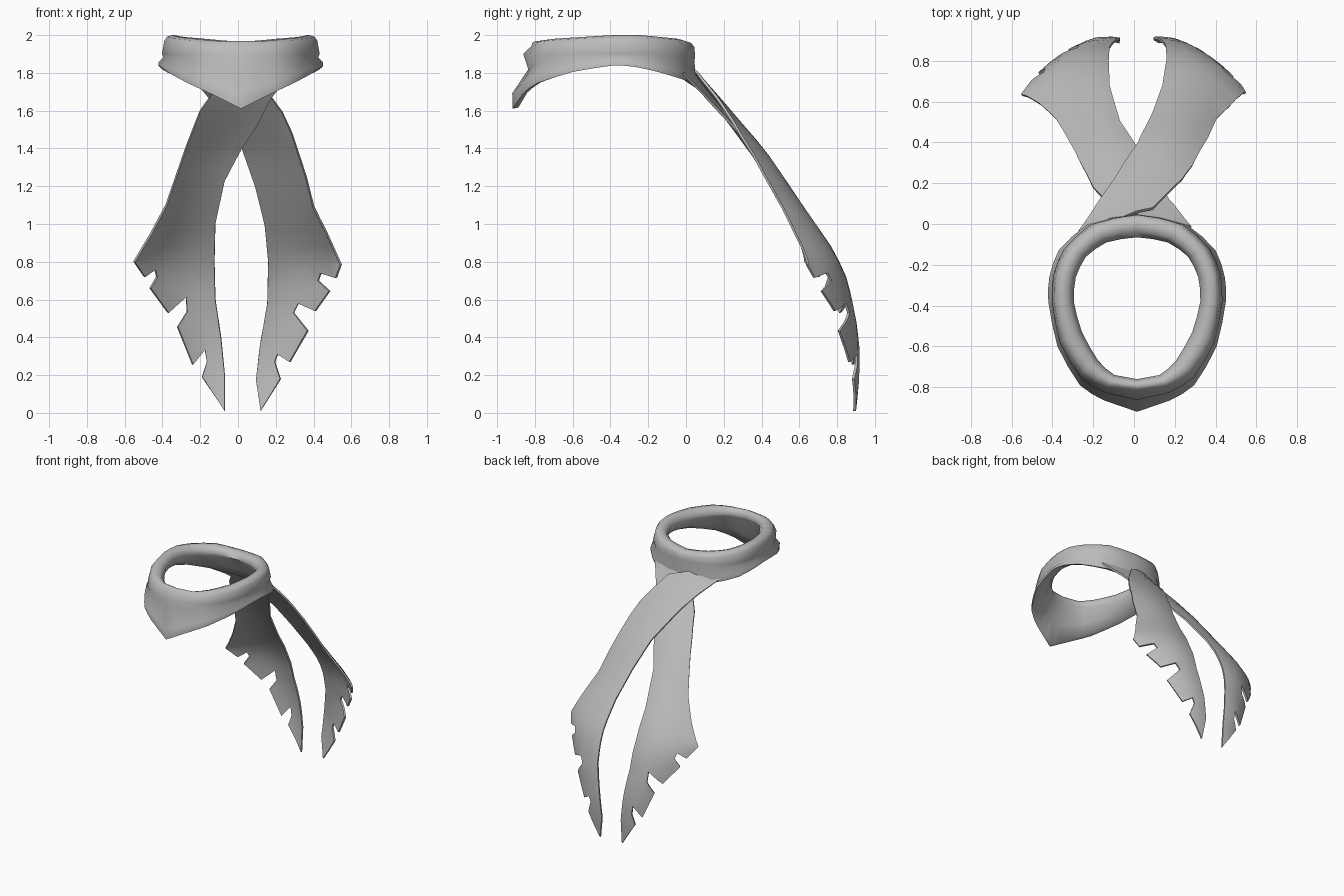
import bpy, bmesh
from mathutils import Vector

if "Cube" in bpy.data.objects:
    bpy.data.objects.remove(bpy.data.objects["Cube"])

cloth = bpy.data.materials.new("grey cloth")
cloth.diffuse_color = (0.5, 0.5, 0.5, 1)
cloth.use_nodes = True
cloth.node_tree.nodes["Principled BSDF"].inputs["Base Color"].default_value = cloth.diffuse_color


def lerp(a, b, t):
    return a + (b - a) * t


def interp(table, z):
    """Piecewise linear lookup in (z, value) pairs sorted by falling z."""
    if z >= table[0][0]:
        return table[0][1]
    for (z0, v0), (z1, v1) in zip(table, table[1:]):
        if z >= z1:
            return lerp(v0, v1, (z0 - z) / (z0 - z1))
    return table[-1][1]


def make_object(bm, name):
    bmesh.ops.recalc_face_normals(bm, faces=bm.faces)
    me = bpy.data.meshes.new(name)
    bm.to_mesh(me)
    bm.free()
    me.materials.append(cloth)
    ob = bpy.data.objects.new(name, me)
    bpy.context.collection.objects.link(ob)
    bpy.ops.object.select_all(action='DESELECT')
    ob.select_set(True)
    bpy.context.view_layer.objects.active = ob
    return ob


# Collar: half stations from front to back
inner = [(0, -.76), (.11, -.74), (.19, -.67), (.27, -.53), (.31, -.38),
         (.30, -.26), (.25, -.16), (.15, -.09), (0, -.065)]
rim = [(0, -.82), (.15, -.80), (.27, -.73), (.37, -.57), (.405, -.38),
       (.395, -.24), (.34, -.12), (.21, 0), (0, .045)]
low = [(0, -.92), (.16, -.865), (.28, -.79), (.39, -.6), (.435, -.38),
       (.43, -.26), (.385, -.13), (.24, 0), (0, .05)]
low_z = [1.61, 1.69, 1.745, 1.805, 1.84, 1.83, 1.80, 1.76, 1.74]
top_z = [1.97, 1.97, 1.98, 1.99, 2.0, 2.0, 1.99, 1.98, 1.965]


def collar_section(i, side):
    a, r, l = (Vector(p[i]) for p in (inner, rim, low))
    zl, zt = low_z[i], top_z[i]
    h = 1.9 - zl
    pts = [(r, zt - .03), (lerp(r, l, .42), 1.9), (lerp(r, l, .15), zl + .72 * h),
           (l, zl + .28 * h), (lerp(r, l, .98), zl),
           (lerp(a, l, .8), zl + .006), (lerp(a, l, .4), zl + .45 * h),
           (lerp(a, r, .1), 1.91), (a, zt - .045),
           (lerp(a, r, .25), zt - .01), (lerp(a, r, .55), zt), (lerp(a, r, .85), zt - .008)]
    return [Vector((side * p.x + .015, p.y, z)) for p, z in pts]


def halfway(p0, p1, p2, p3, bend):
    return (p1 + p2) / 2 + bend * (p1 + p2 - p0 - p3) / 16


bm = bmesh.new()
stations = [(i, 1) for i in range(9)] + [(i, -1) for i in range(7, 0, -1)]
sections = [collar_section(i, s) for i, s in stations]
n = len(sections)
loops = []
for k in range(n):
    around = [sections[(k + d) % n] for d in (-1, 0, 1, 2)]
    bend = 0 if k in (0, n - 1) else .6   # the front point stays crisp
    loops.append([bm.verts.new(p) for p in sections[k]])
    loops.append([bm.verts.new(halfway(*q, bend)) for q in zip(*around)])
for k, ring in enumerate(loops):
    nxt = loops[(k + 1) % len(loops)]
    for j in range(len(ring)):
        m = (j + 1) % len(ring)
        bm.faces.new((ring[j], ring[m], nxt[m], nxt[j]))
make_object(bm, "collar")
bpy.ops.object.shade_smooth_by_angle(angle=1.2)

# Tails: front outline of each ribbon, then bent back and curled across its width
right_outline = [
    (-.27, 1.79), (-.05, 1.82), (.09, 1.78), (.17, 1.68), (.235, 1.59), (.285, 1.48), (.36, 1.25),
    (.40, 1.09), (.47, .95), (.545, .785), (.52, .715), (.44, .74), (.425, .70), (.485, .645),
    (.41, .54), (.32, .58), (.295, .53), (.37, .435), (.275, .27), (.21, .31), (.195, .27),
    (.225, .18), (.12, .01), (.095, .175), (.115, .35), (.155, .58), (.16, .8), (.14, 1.0),
    (.09, 1.2), (.02, 1.4), (-.1, 1.6), (-.18, 1.70)]
left_outline = [
    (.28, 1.8), (.05, 1.80), (-.1, 1.75), (-.15, 1.67), (-.2, 1.6), (-.27, 1.42), (-.38, 1.1),
    (-.46, .95), (-.55, .8), (-.495, .72), (-.44, .76), (-.43, .72), (-.465, .66), (-.37, .53),
    (-.275, .615), (-.27, .535), (-.32, .455), (-.24, .255), (-.175, .335), (-.165, .27),
    (-.19, .19), (-.07, .01), (-.07, .2), (-.09, .4), (-.12, .6), (-.125, .8), (-.12, 1.0),
    (-.07, 1.23), (.02, 1.4), (.1, 1.52), (.17, 1.66)]
drape = [(1.82, .045), (1.75, .1), (1.7, .145), (1.38, .42), (1.1, .61), (.85, .782), (.7, .85),
         (.5, .893), (.35, .912), (.2, .912), (0, .893)]
curl_axis = [(1.7, 0), (1.4, .09), (1.2, .14), (1.0, .18), (.8, .21), (.6, .19), (.35, .14), (0, .10)]
curl_amount = [(1.7, .2), (1.55, .7), (1.4, 1.4), (1.1, 1.9), (.8, 1.5), (.5, 1.9), (.3, 2.3), (0, 2.3)]
under_gap = [(1.82, .02), (1.65, .04), (1.4, .025), (1.0, 0)]


def tail(name, outline, side, under):
    bm = bmesh.new()
    bm.faces.new([bm.verts.new((x, 0, z)) for x, z in outline])
    cuts = [((0, 0, .08 * i), (0, 0, 1)) for i in range(1, 23)]
    cuts += [((.06 * i + .013, 0, 0), (1, 0, 0)) for i in range(-9, 10)]
    for co, no in cuts:
        bmesh.ops.bisect_plane(bm, geom=bm.verts[:] + bm.edges[:] + bm.faces[:],
                               plane_co=co, plane_no=no, dist=.0005)
    bmesh.ops.triangulate(bm, faces=[f for f in bm.faces if len(f.verts) > 4])
    for v in bm.verts:
        x, z = v.co.x * side, v.co.z
        y = interp(drape, z) - interp(curl_amount, z) * (x - interp(curl_axis, z)) ** 2
        if x < 0 and z > 1.5:   # the top end wraps around the collar
            wrap = x * x + .02 * min(1, -x / .1)
            y -= wrap * min(1, (z - 1.5) / .25) * (.4 if under else 1)
        v.co.y = y - under * interp(under_gap, z)
    ob = make_object(bm, name)
    mod = ob.modifiers.new("thickness", 'SOLIDIFY')
    mod.thickness = .014
    mod.offset = 0
    bpy.ops.object.modifier_apply(modifier=mod.name)
    bpy.ops.object.shade_smooth_by_angle(angle=.9)


tail("upper_tail", right_outline, 1, 0)
tail("under_tail", left_outline, -1, 1)
